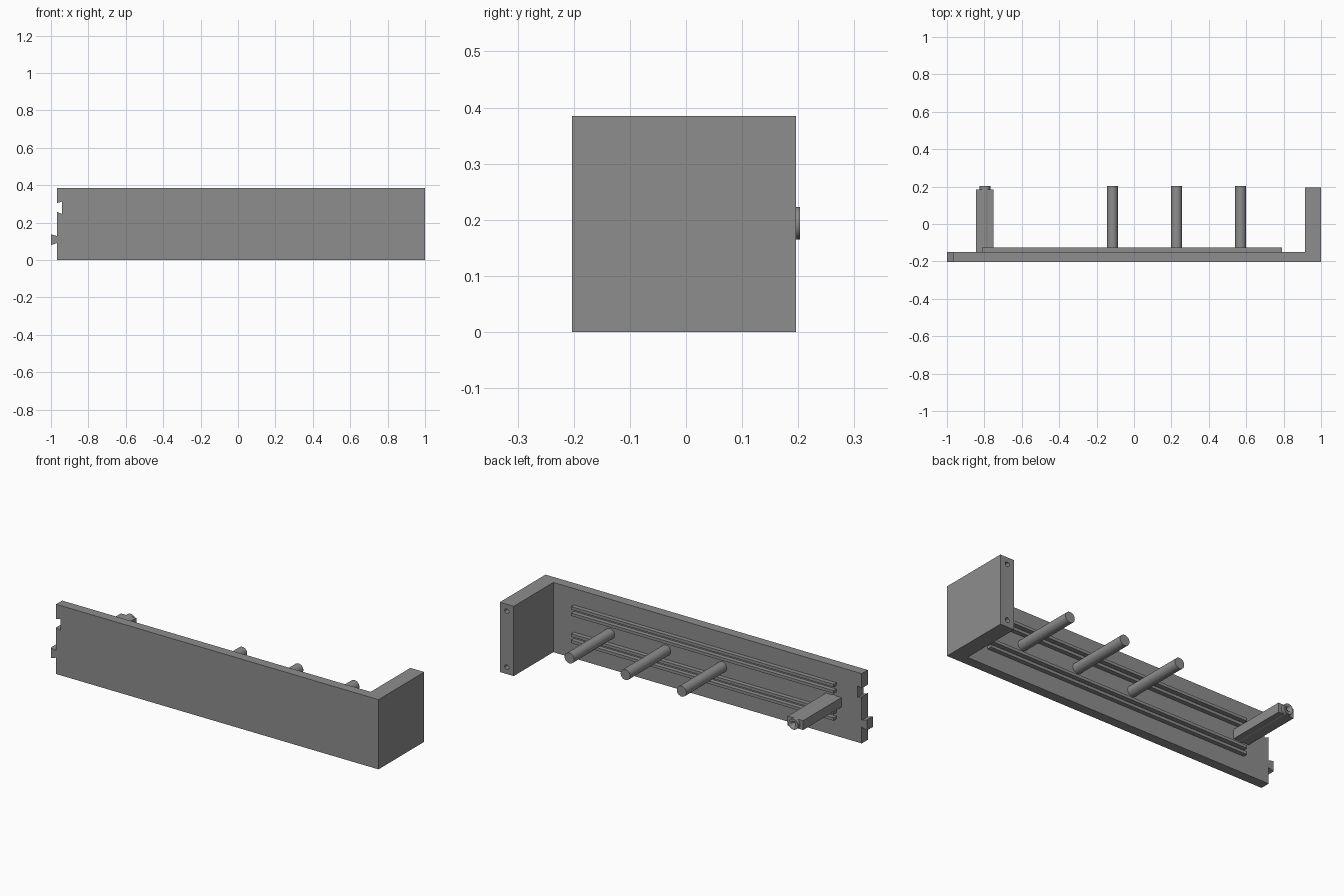
import bpy, bmesh, math
from mathutils import Vector

if "Cube" in bpy.data.objects:
    bpy.data.objects.remove(bpy.data.objects["Cube"])

gray = bpy.data.materials.new("plain gray")
gray.diffuse_color = (0.27, 0.27, 0.27, 1)
gray.use_nodes = True
gray.node_tree.nodes["Principled BSDF"].inputs["Base Color"].default_value = gray.diffuse_color

FRONT, BACK, TIP = -0.203, -0.150, 0.203
MID_Z = 0.194
HEIGHT = 0.385


def prism(name, profile, y0, y1):
    """Extrude an (x, z) outline from y0 to y1."""
    bm = bmesh.new()
    face = bm.faces.new([bm.verts.new((x, y0, z)) for x, z in profile])
    ext = bmesh.ops.extrude_face_region(bm, geom=[face])
    verts = [v for v in ext["geom"] if isinstance(v, bmesh.types.BMVert)]
    bmesh.ops.translate(bm, verts=verts, vec=Vector((0, y1 - y0, 0)))
    bmesh.ops.recalc_face_normals(bm, faces=bm.faces)
    mesh = bpy.data.meshes.new(name)
    bm.to_mesh(mesh)
    bm.free()
    mesh.materials.append(gray)
    ob = bpy.data.objects.new(name, mesh)
    bpy.context.collection.objects.link(ob)
    return ob


def box(name, x0, x1, y0, y1, z0, z1):
    return prism(name, [(x0, z0), (x1, z0), (x1, z1), (x0, z1)], y0, y1)


def rod(name, x, z, radius, y0, y1, sides=40):
    ring = [(x + radius * math.cos(2 * math.pi * i / sides),
             z + radius * math.sin(2 * math.pi * i / sides)) for i in range(sides)]
    ob = prism(name, ring, y0, y1)
    bpy.ops.object.select_all(action='DESELECT')
    ob.select_set(True)
    bpy.context.view_layer.objects.active = ob
    bpy.ops.object.shade_smooth_by_angle(angle=math.radians(30))
    return ob


def boolean(target, tool, operation):
    mod = target.modifiers.new(operation.lower(), 'BOOLEAN')
    mod.operation, mod.object, mod.solver = operation, tool, 'EXACT'
    tool.hide_render = True
    tool.hide_viewport = True


# Front panel: dovetail tab and matching dovetail notch on the left edge
prism("front_panel", [
    (-0.968, 0), (1, 0), (1, HEIGHT), (-0.968, HEIGHT),
    (-0.968, 0.304), (-0.942, 0.312), (-0.942, 0.247), (-0.968, 0.257),
    (-0.968, 0.128), (-1, 0.138), (-1, 0.080), (-0.968, 0.090)], FRONT, BACK)

# End block with two screw holes in its back face
block = box("end_block", 0.915, 1, BACK, 0.196, 0, HEIGHT)
for z in (0.038, HEIGHT - 0.038):
    boolean(block, rod("screw_hole_cutter", 0.957, z, 0.013, 0.08, 0.25, 24), 'DIFFERENCE')

# Two pairs of long guide rails on the back of the panel
for z in (0.101, 0.136, 0.251, 0.286):
    box("guide_rail", -0.813, 0.79, BACK, -0.126, z - 0.008, z + 0.008)

# Round pegs
for x in (-0.115, 0.228, 0.57):
    rod("round_peg", x, MID_Z, 0.029, BACK, TIP)

# Winged post: flat bar around a round core with a screw hole in its tip
POST_X = -0.797
post = box("winged_post", POST_X - 0.047, POST_X + 0.047, BACK, 0.184,
           MID_Z - 0.026, MID_Z + 0.026)
boolean(post, rod("post_core", POST_X, MID_Z, 0.029, BACK, TIP), 'UNION')
boolean(post, rod("post_hole_cutter", POST_X, MID_Z, 0.013, 0.08, 0.25, 24), 'DIFFERENCE')
